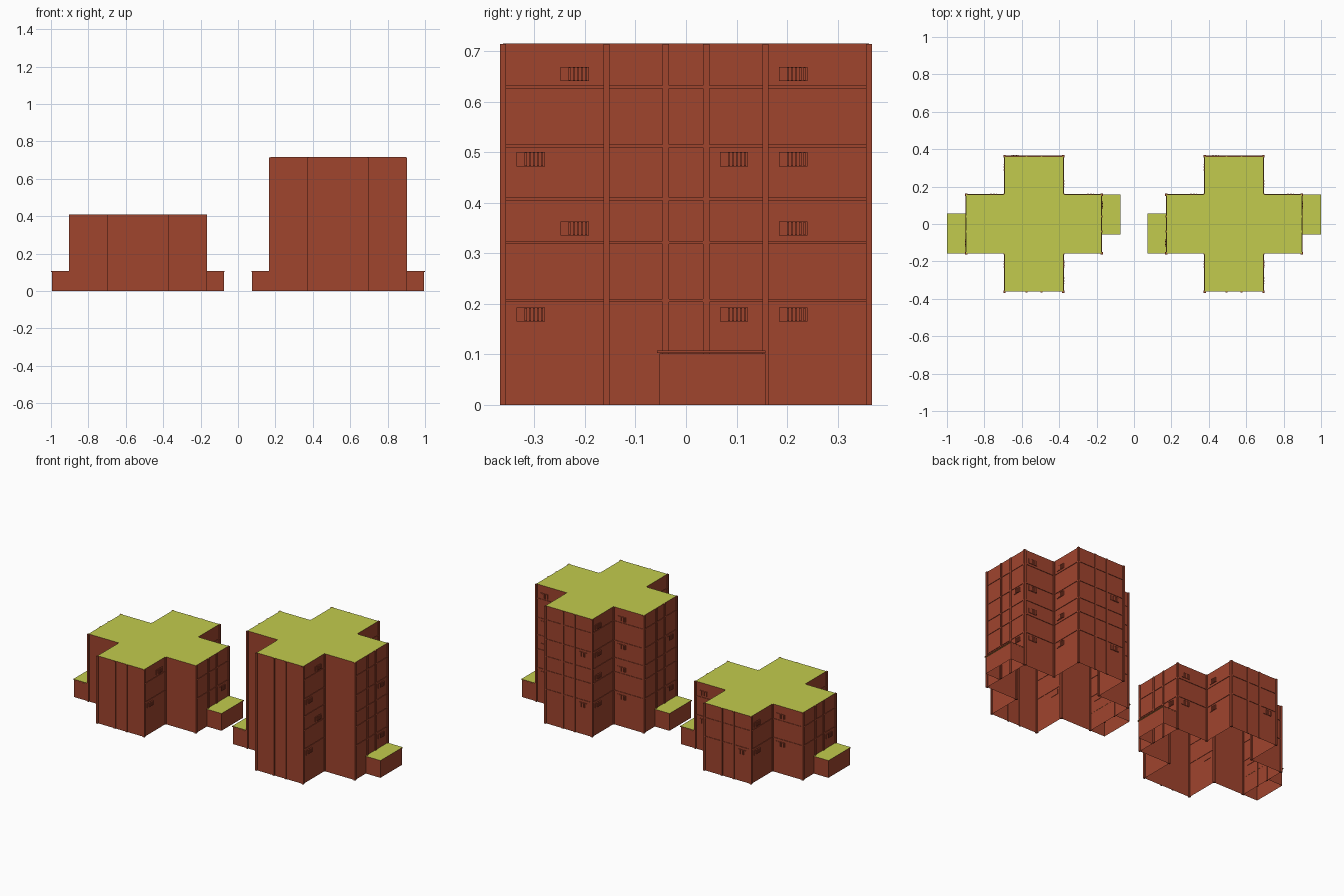
import bpy, bmesh
from mathutils import Vector

cube = bpy.data.objects.get("Cube")
if cube:
    bpy.data.objects.remove(cube, do_unlink=True)


def material(name, rgb):
    m = bpy.data.materials.new(name)
    m.use_nodes = True
    m.diffuse_color = (*rgb, 1)
    m.node_tree.nodes["Principled BSDF"].inputs["Base Color"].default_value = (*rgb, 1)
    return m


BRICK = material("brick red", (0.35, 0.058, 0.027))
ROOF = material("roof yellow green", (0.54, 0.60, 0.075))

ARM, REACH = 0.157, 0.362      # half width and length of the cross arms
STOREYS = (0.207, 0.321, 0.407, 0.512, 0.629)


def finish(bm, name, x):
    # Faces pointing straight up or down with index 1 keep the roof colour
    me = bpy.data.meshes.new(name)
    bm.to_mesh(me)
    bm.free()
    me.materials.append(BRICK)
    me.materials.append(ROOF)
    ob = bpy.data.objects.new(name, me)
    ob.location.x = x
    bpy.context.collection.objects.link(ob)


def shell(bm, outline, height):
    """Walls and flat roof over an outline, open underneath."""
    low = [bm.verts.new((x, y, 0)) for x, y in outline]
    top = [bm.verts.new((x, y, height)) for x, y in outline]
    n = len(outline)
    for i in range(n):
        j = (i + 1) % n
        bm.faces.new((low[i], low[j], top[j], top[i]))
    bm.faces.new(top).material_index = 1


def box(bm, lo, hi, roof=False):
    ret = bmesh.ops.create_cube(bm, size=1)
    lo, hi = Vector(lo), Vector(hi)
    for v in ret["verts"]:
        v.co = [(a + b) / 2 + c * (b - a) for a, b, c in zip(lo, hi, v.co)]
    if roof:
        for f in {f for v in ret["verts"] for f in v.link_faces}:
            f.normal_update()
            f.material_index = int(abs(f.normal.z) > 0.5)


def strip(bm, start, along, normal, a, b, z0, z1, depth):
    """Raised plate on a wall, from a to b along it."""
    p = start + along * a - normal * 0.002
    q = start + along * b + normal * depth
    box(bm, (min(p.x, q.x), min(p.y, q.y), z0), (max(p.x, q.x), max(p.y, q.y), z1))


def building(label, x, height):
    # Cross outline, anticlockwise
    cross = [(-ARM, -REACH), (ARM, -REACH), (ARM, -ARM), (REACH, -ARM),
             (REACH, ARM), (ARM, ARM), (ARM, REACH), (-ARM, REACH),
             (-ARM, ARM), (-REACH, ARM), (-REACH, -ARM), (-ARM, -ARM)]
    bm = bmesh.new()
    shell(bm, cross, height)
    finish(bm, label + "_walls_and_roof", x)

    posts, bands, vents = bmesh.new(), bmesh.new(), bmesh.new()
    for i, point in enumerate(cross):
        start, end = Vector(point), Vector(cross[(i + 1) % 12])
        length = (end - start).length
        along = (end - start) / length
        normal = Vector((along.y, -along.x))
        is_end = length > 0.25

        # Corner posts, plus two pilasters on each arm end
        box(posts, (start.x - 0.006, start.y - 0.006, 0),
            (start.x + 0.006, start.y + 0.006, height - 0.001))
        if is_end:
            for s in (-1, 1):
                m = length / 2 + s * 0.04
                strip(posts, start, along, normal, m - 0.006, m + 0.006, 0, height - 0.001, 0.005)

        # Storey bands, except on the plain front
        if normal.y > -0.5:
            for z in STOREYS:
                if z < height - 0.01:
                    strip(bands, start, along, normal, 0, length, z - 0.003, z + 0.003, 0.003)

            # Louvred windows alternate in position from storey to storey
            for k, z in enumerate((0.179, 0.349, 0.486, 0.655)):
                if z > height or (is_end and k % 2):
                    continue
                if is_end:
                    m = 0.252
                elif i == 1:
                    m = 0.142 if k % 2 else 0.055
                else:
                    m = 0.055
                strip(vents, start, along, normal, m - 0.028, m + 0.028, z - 0.014, z + 0.014, 0.003)
                for s in range(5):
                    a = m - 0.012 + s * 0.008
                    strip(vents, start, along, normal, a, a + 0.004, z - 0.013, z + 0.013, 0.006)
    finish(posts, label + "_pilasters", x)
    finish(bands, label + "_storey_bands", x)
    finish(vents, label + "_louvred_windows", x)

    # Low entrance annexes, turned half way round from each other
    for side, s in (("left", 1), ("right", -1)):
        bm = bmesh.new()
        a, b = REACH, REACH + 0.098
        shell(bm, [(s * a, s * -0.052), (s * b, s * -0.052),
                   (s * b, s * ARM), (s * a, s * ARM)], 0.102)
        ys = sorted((s * -0.057, s * ARM))
        xs = sorted((s * (a - 0.001), s * (b + 0.004)))
        box(bm, (xs[0], ys[0], 0.1025), (xs[1], ys[1], 0.108), roof=True)
        finish(bm, label + "_" + side + "_annex", x)


building("tall_block", 0.535, 0.715)
building("short_block", -0.535, 0.41)
